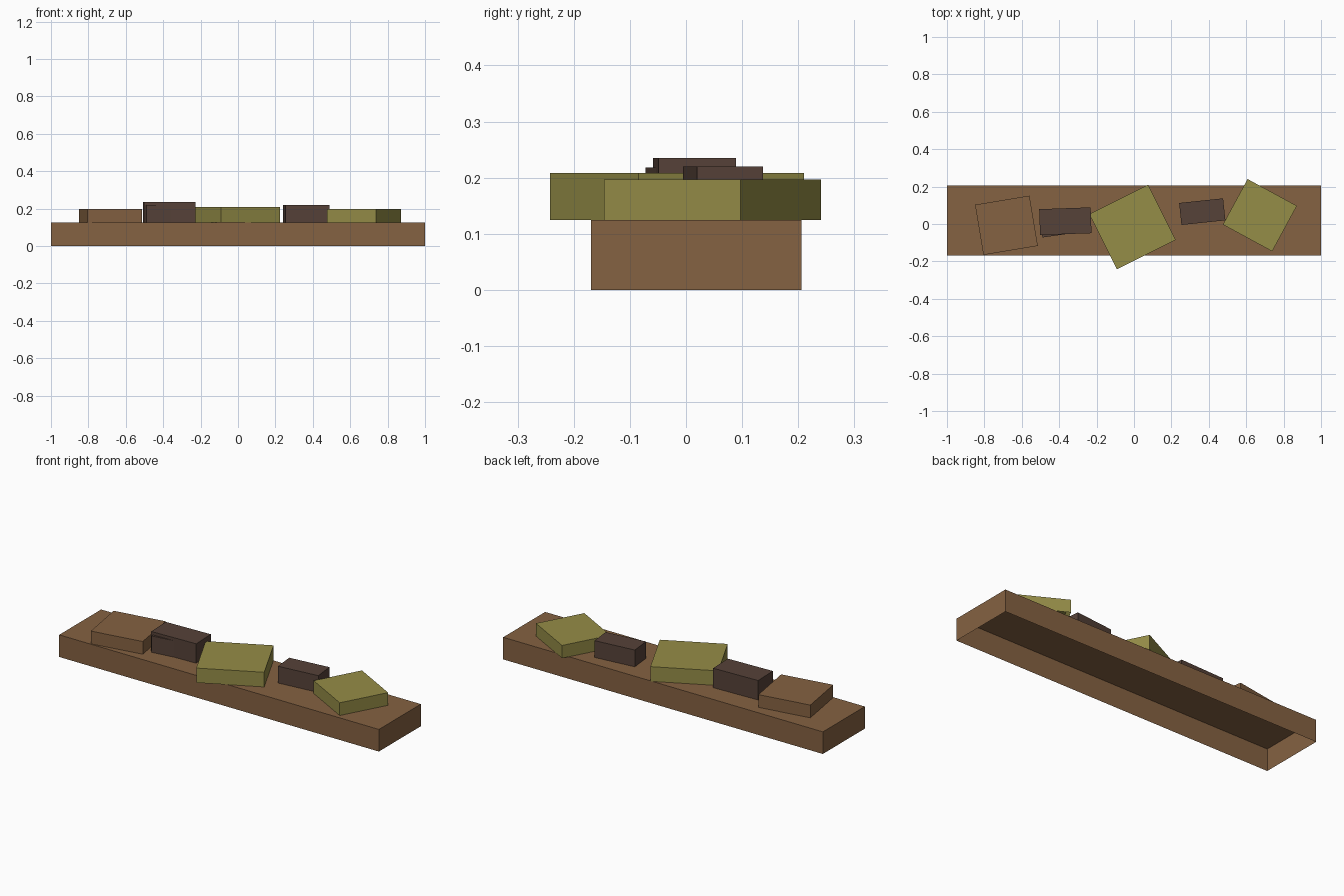
import bpy
import bmesh
from math import radians
from mathutils import Matrix, Vector

cube = bpy.data.objects.get("Cube")
if cube:
    bpy.data.objects.remove(cube, do_unlink=True)


def material(name, rgb):
    mat = bpy.data.materials.new(name)
    mat.use_nodes = True
    mat.diffuse_color = (*rgb, 1)
    mat.node_tree.nodes["Principled BSDF"].inputs["Base Color"].default_value = (*rgb, 1)
    return mat


brown = material("brown wood", (0.235, 0.122, 0.054))
olive = material("olive", (0.30, 0.266, 0.063))
dark = material("dark brown", (0.093, 0.054, 0.040))


def open_box(name, center, size, z0, z1, angle, mat):
    """Box with no bottom face, turned about z."""
    bm = bmesh.new()
    bmesh.ops.create_cube(bm, size=1)
    bm.normal_update()
    bottom = [f for f in bm.faces if f.normal.z < -0.5]
    bmesh.ops.delete(bm, geom=bottom, context='FACES_ONLY')
    bmesh.ops.scale(bm, vec=Vector((*size, z1 - z0)), verts=bm.verts)
    bmesh.ops.rotate(bm, matrix=Matrix.Rotation(radians(angle), 3, 'Z'), verts=bm.verts)
    mesh = bpy.data.meshes.new(name)
    bm.to_mesh(mesh)
    bm.free()
    mesh.materials.append(mat)
    obj = bpy.data.objects.new(name, mesh)
    obj.location = (*center, (z0 + z1) / 2)
    bpy.context.scene.collection.objects.link(obj)


# Long plank that carries everything
TOP = 0.125
open_box("plank", (0, 0.018), (2, 0.375), 0, TOP, 0, brown)

# Flat slabs and small blocks: name, center, size, top height, turn, colour
pieces = [
    ("brown_slab", (-0.682, -0.007), (0.295, 0.272), 0.197, 9.5, brown),
    ("large_olive_slab", (-0.008, -0.016), (0.352, 0.33), 0.208, 26.6, olive),
    ("small_olive_slab", (0.673, 0.047), (0.30, 0.277), 0.197, -28.5, olive),
    ("large_dark_block", (-0.367, 0.015), (0.275, 0.138), 0.235, 2, dark),
    ("inner_dark_block", (-0.381, 0.003), (0.236, 0.118), 0.218, 8, dark),
    ("small_dark_block", (0.365, 0.066), (0.236, 0.118), 0.22, 6, dark),
]
for name, center, size, top, angle, mat in pieces:
    open_box(name, center, size, TOP, top, angle, mat)
